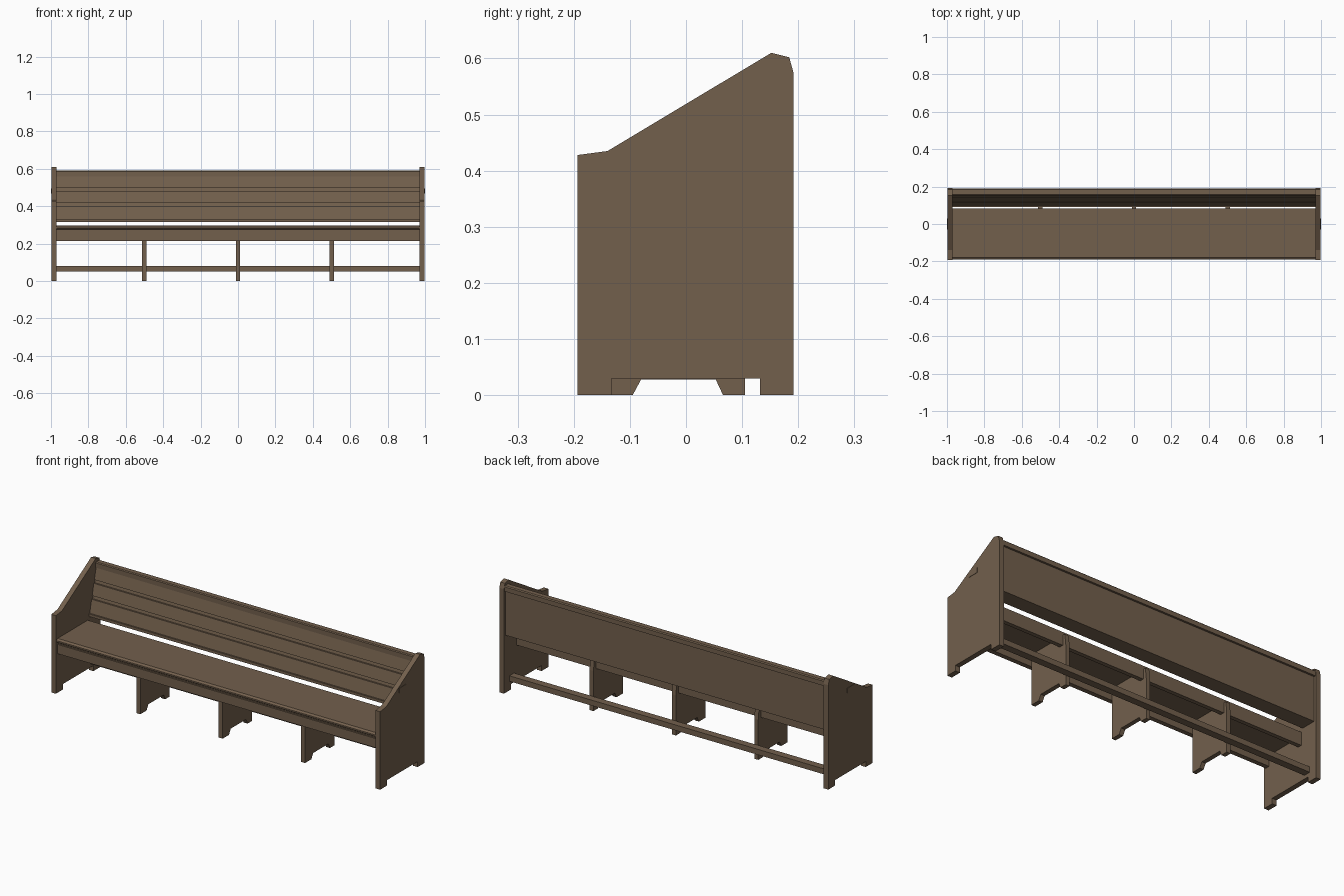
import bpy
import bmesh

cube = bpy.data.objects.get("Cube")
if cube:
    bpy.data.objects.remove(cube, do_unlink=True)

wood = bpy.data.materials.new("brown_wood")
wood.use_nodes = True
colour = (0.17, 0.116, 0.073, 1)
wood.diffuse_color = colour
wood.node_tree.nodes["Principled BSDF"].inputs["Base Color"].default_value = colour

INNER = 0.97  # inner face of the end panels


def extrude_profile(name, profile, x0, x1):
    """Sweep a (y, z) outline along x."""
    bm = bmesh.new()
    face = bm.faces.new([bm.verts.new((x0, y, z)) for y, z in profile])
    moved = bmesh.ops.extrude_face_region(bm, geom=[face])["geom"]
    verts = [v for v in moved if isinstance(v, bmesh.types.BMVert)]
    bmesh.ops.translate(bm, verts=verts, vec=(x1 - x0, 0, 0))
    bmesh.ops.recalc_face_normals(bm, faces=bm.faces[:])
    mesh = bpy.data.meshes.new(name)
    bm.to_mesh(mesh)
    bm.free()
    mesh.materials.append(wood)
    obj = bpy.data.objects.new(name, mesh)
    bpy.context.collection.objects.link(obj)
    return obj


def bar(name, y0, y1, z0, z1, x0=-INNER, x1=INNER):
    return extrude_profile(name, [(y0, z0), (y1, z0), (y1, z1), (y0, z1)], x0, x1)


# End panels with sloping tops and a foot cutout, plus thin outer plates
end_outline = [(-0.193, 0), (-0.193, 0.428), (-0.14, 0.435), (0.152, 0.61),
               (0.184, 0.602), (0.192, 0.573), (0.192, 0), (0.132, 0),
               (0.132, 0.03), (-0.133, 0.03), (-0.133, 0)]
for side, sign in (("left", 1), ("right", -1)):
    extrude_profile(side + "_end_panel", end_outline, sign * INNER, sign * 0.998)
    bar(side + "_end_plate", -0.03, 0.03, 0.468, 0.494, sign * 0.997, sign)

# Inner supports with splayed foot notch
support_outline = [(-0.15, 0), (-0.15, 0.28), (0.098, 0.28), (0.105, 0.22),
                   (0.105, 0), (0.066, 0), (0.053, 0.028), (-0.08, 0.028), (-0.095, 0)]
for name, x in (("right", -0.5), ("middle", 0), ("left", 0.5)):
    extrude_profile(name + "_support", support_outline, x - 0.012, x + 0.012)

# Seat board with eased front edge, and its aprons
extrude_profile("seat", [(-0.178, 0.298), (0.083, 0.298), (0.083, 0.276),
                         (-0.18, 0.276), (-0.189, 0.282), (-0.189, 0.29)], -INNER, INNER)
bar("front_apron", -0.18, -0.155, 0.215, 0.266)
bar("front_apron_fillet", -0.172, -0.155, 0.266, 0.276)
bar("rear_apron", 0.06, 0.083, 0.225, 0.276)

# Low rear stretcher
bar("rear_stretcher", 0.105, 0.145, 0.05, 0.08)


# Reclined backrest front: three slats separated by grooves, on an upright back
def recline(z, depth=0):
    return (0.1 + (z - 0.33) * 0.24 + depth, z)


outline = [(0.178, 0.315), (0.092, 0.315), (0.092, 0.33), recline(0.33)]
for groove in (0.40, 0.48):
    outline += [recline(groove), recline(groove, 0.009),
                recline(groove + 0.018, 0.009), recline(groove + 0.018)]
outline += [recline(0.562), (0.178, 0.562)]
extrude_profile("backrest", outline, -INNER, INNER)

# Top rail over the backrest
extrude_profile("top_rail", [(0.152, 0.56), (0.152, 0.586), (0.157, 0.59),
                             (0.184, 0.59), (0.189, 0.585), (0.189, 0.56)], -INNER, INNER)
